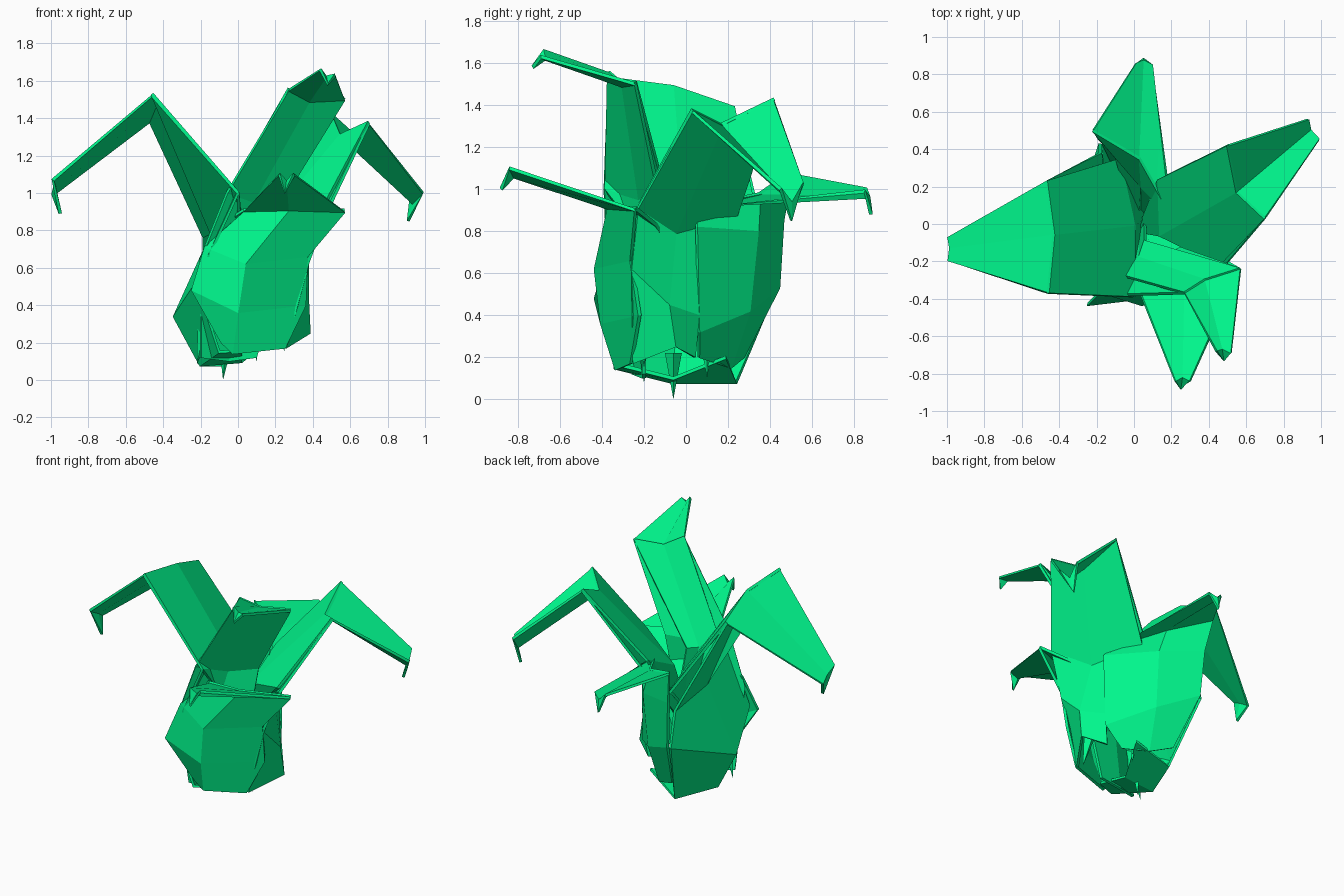
import bpy, bmesh
from mathutils import Vector

green = bpy.data.materials.new("leaf_green")
green.diffuse_color = (0.0, 0.92, 0.26, 1)
HEART = ((0.02, -0.04, 0.55), (0.04, 0.0, 0.5), (0.06, 0.04, 0.55))


def finish(name, bm):
    bmesh.ops.recalc_face_normals(bm, faces=bm.faces[:])
    me = bpy.data.meshes.new(name)
    bm.to_mesh(me)
    bm.free()
    ob = bpy.data.objects.new(name, me)
    bpy.context.collection.objects.link(ob)
    me.materials.append(green)
    return ob


def strip(name, stations, hook=None):
    """Folded strip: each station is (edge, midrib, edge)."""
    bm = bmesh.new()
    rows = [[bm.verts.new(p) for p in st] for st in stations]
    for a, b in zip(rows, rows[1:]):
        for i in range(2):
            bm.faces.new((a[i], a[i + 1], b[i + 1], b[i]))
    # small drooping claw at the tip
    if hook:
        claw = bm.verts.new(hook)
        for i in range(2):
            bm.faces.new((rows[0][i + 1], rows[0][i], claw))
    ob = finish(name, bm)
    mod = ob.modifiers.new("thickness", "SOLIDIFY")
    mod.thickness = 0.018
    mod.offset = 0


def leaf(name, hook, inner, *stations):
    """Outer blade from tip to foot, plus the inner face running to the heart."""
    strip(name, stations, hook)
    upper = [Vector(p) + Vector((0, 0, 0.01)) for p in stations[1]]
    strip(name + "_inner", (upper, inner, HEART))


def spike(name, top, radius, tip):
    """Small four-sided root."""
    bm = bmesh.new()
    t = Vector(top)
    ring = [bm.verts.new(t + Vector(o) * radius)
            for o in ((1, 0, 0), (0, 1, 0), (-1, 0, 0), (0, -1, 0))]
    end = bm.verts.new(tip)
    bm.faces.new(ring)
    for i in range(4):
        bm.faces.new((ring[i], ring[(i + 1) % 4], end))
    finish(name, bm)


# leaves: claw, inner station, then tip, bend, neck, belly, foot
leaf("left_leaf", (-0.95, -0.13, 0.89),
     ((0.0, -0.39, 1.0), (0.0, -0.01, 0.86), (-0.08, 0.35, 0.8)),
     ((-0.99, -0.2, 1.07), (-0.98, -0.13, 1.03), (-0.99, -0.07, 0.99)),
     ((-0.46, -0.37, 1.52), (-0.43, -0.06, 1.48), (-0.47, 0.23, 1.38)),
     ((0.0, -0.39, 1.0), (-0.14, -0.02, 0.78), (-0.18, 0.38, 0.76)),
     ((-0.22, -0.37, 0.52), (-0.34, -0.05, 0.34), (-0.18, 0.43, 0.52)),
     ((-0.1, -0.34, 0.15), (-0.2, -0.06, 0.08), (-0.08, 0.24, 0.08)),
     ((0.02, -0.3, 0.16), (0.02, -0.06, 0.1), (0.14, 0.19, 0.2)))

leaf("tall_front_leaf", (0.48, -0.73, 1.58),
     ((-0.05, -0.28, 1.0), (0.03, -0.18, 0.93), (0.06, -0.09, 0.95)),
     ((0.44, -0.68, 1.66), (0.47, -0.67, 1.62), (0.52, -0.69, 1.63)),
     ((0.27, -0.37, 1.55), (0.38, -0.3, 1.49), (0.57, -0.24, 1.5)),
     ((-0.06, -0.38, 1.0), (0.08, -0.22, 0.95), (0.25, -0.13, 0.98)),
     ((-0.2, -0.36, 0.65), (-0.05, -0.25, 0.5), (0.2, -0.2, 0.5)),
     ((-0.2, -0.25, 0.12), (-0.05, -0.2, 0.1), (0.1, -0.2, 0.12)))

leaf("low_front_leaf", (0.25, -0.88, 1.0),
     ((-0.05, -0.28, 0.86), (0.1, -0.2, 0.8), (0.4, -0.14, 0.83)),
     ((0.22, -0.84, 1.1), (0.26, -0.82, 1.06), (0.3, -0.84, 1.1)),
     ((0.03, -0.36, 0.9), (0.27, -0.37, 0.91), (0.57, -0.24, 0.9)),
     ((-0.18, -0.36, 0.71), (0.04, -0.43, 0.62), (0.37, -0.26, 0.66)),
     ((-0.25, -0.43, 0.48), (0.0, -0.4, 0.36), (0.36, -0.22, 0.4)),
     ((-0.09, -0.34, 0.2), (-0.03, -0.33, 0.14), (0.25, -0.26, 0.17)))

leaf("right_leaf", (0.91, 0.5, 0.85),
     ((0.13, 0.24, 0.97), (0.14, -0.06, 0.82), (0.46, -0.22, 0.93)),
     ((0.93, 0.56, 1.03), (0.94, 0.5, 0.94), (0.99, 0.45, 1.0)),
     ((0.5, 0.42, 1.42), (0.55, 0.17, 1.3), (0.7, 0.03, 1.37)),
     ((0.13, 0.24, 0.87), (0.3, -0.05, 0.79), (0.48, -0.23, 0.91)),
     ((0.28, 0.06, 0.4), (0.37, -0.08, 0.45), (0.37, -0.26, 0.62)),
     ((0.25, 0.04, 0.2), (0.38, -0.05, 0.25), (0.25, -0.25, 0.17)))

leaf("back_leaf", (0.05, 0.88, 0.88),
     ((-0.1, 0.36, 0.9), (0.04, 0.2, 0.83), (0.18, 0.06, 0.86)),
     ((0.01, 0.86, 1.0), (0.05, 0.87, 0.96), (0.1, 0.85, 0.99)),
     ((-0.22, 0.5, 1.07), (0.03, 0.35, 0.97), (0.2, 0.05, 0.91)),
     ((-0.19, 0.46, 0.85), (0.08, 0.34, 0.8), (0.29, 0.05, 0.82)),
     ((-0.17, 0.44, 0.53), (0.07, 0.3, 0.42), (0.28, 0.06, 0.32)),
     ((-0.09, 0.27, 0.2), (0.05, 0.21, 0.15), (0.15, 0.06, 0.2)))

# pointed roots
for i, (x, y, z) in enumerate(((-0.08, -0.06, 0.0), (0.1, 0.1, 0.1),
                               (-0.22, -0.2, 0.08), (0.25, -0.2, 0.15))):
    spike("root_%d" % (i + 1), (x * 0.8, y, z + 0.22), 0.04, (x, y, z))
